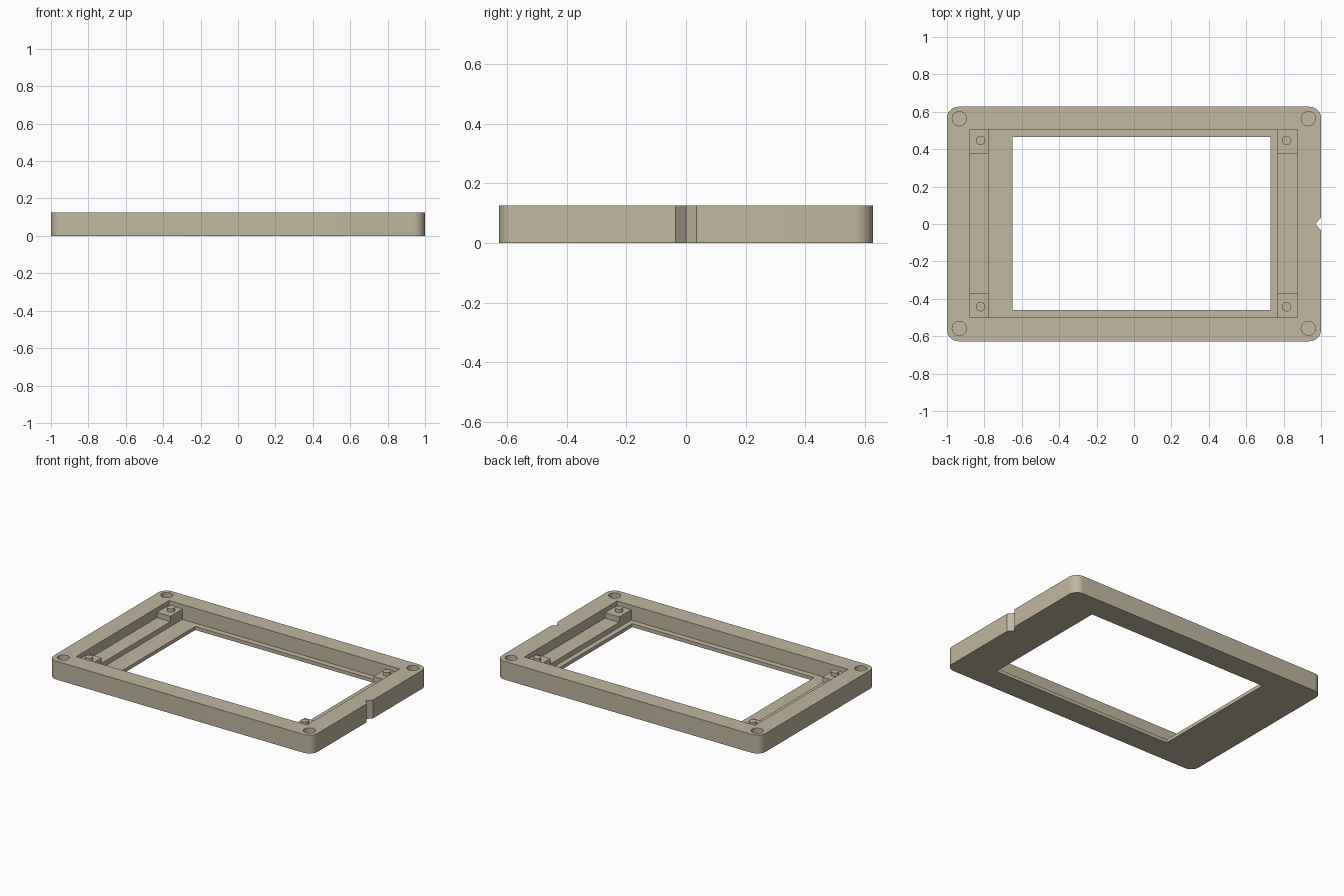
import bpy, bmesh, math

if "Cube" in bpy.data.objects:
    bpy.data.objects.remove(bpy.data.objects["Cube"])

TOP = 0.126      # rim height
FLOOR = 0.024    # thickness of the bottom plate
LEDGE = 0.058    # height of the side rails
BLOCK = 0.095    # height of the corner blocks
PEG = 0.118      # height of the peg tips

mat = bpy.data.materials.new("warm beige")
mat.diffuse_color = (0.53, 0.475, 0.35, 1)
mat.use_nodes = True
mat.node_tree.nodes["Principled BSDF"].inputs["Base Color"].default_value = mat.diffuse_color


def prism(name, pts, z0, z1):
    """Extrude a counter-clockwise outline from z0 to z1."""
    bm = bmesh.new()
    face = bm.faces.new([bm.verts.new((x, y, z0)) for x, y in pts])
    res = bmesh.ops.extrude_face_region(bm, geom=[face])
    top = [v for v in res["geom"] if isinstance(v, bmesh.types.BMVert)]
    bmesh.ops.translate(bm, verts=top, vec=(0, 0, z1 - z0))
    bmesh.ops.recalc_face_normals(bm, faces=bm.faces)
    me = bpy.data.meshes.new(name)
    bm.to_mesh(me)
    bm.free()
    me.materials.append(mat)
    ob = bpy.data.objects.new(name, me)
    bpy.context.collection.objects.link(ob)
    return ob


def rect(x0, x1, y0, y1):
    return [(x0, y0), (x1, y0), (x1, y1), (x0, y1)]


def arc(cx, cy, r, a0, a1, n):
    return [(cx + r * math.cos(math.radians(a0 + (a1 - a0) * i / n)),
             cy + r * math.sin(math.radians(a0 + (a1 - a0) * i / n))) for i in range(n + 1)]


def circle(cx, cy, r, n=32):
    return arc(cx, cy, r, 0, 360, n)[:-1]


def activate(ob):
    bpy.ops.object.select_all(action='DESELECT')
    ob.select_set(True)
    bpy.context.view_layer.objects.active = ob


def cut(ob, pts, z0, z1):
    """Subtract a prism from the object."""
    tool = prism("cutter", pts, z0, z1)
    tool.hide_render = True
    mod = ob.modifiers.new("cut", 'BOOLEAN')
    mod.operation = 'DIFFERENCE'
    mod.solver = 'EXACT'
    mod.object = tool
    activate(ob)
    bpy.ops.object.modifier_apply(modifier=mod.name)
    bpy.data.objects.remove(tool, do_unlink=True)


# Frame outline: rounded corners and a V notch in the right side
W, D, R = 1.0, 0.627, 0.062
outline = arc(W - R, -D + R, R, -90, 0, 10)
outline += [(W, -0.035), (W - 0.03, 0), (W, 0.035)]
outline += arc(W - R, D - R, R, 0, 90, 10)
outline += arc(-W + R, D - R, R, 90, 180, 10)
outline += arc(-W + R, -D + R, R, 180, 270, 10)
frame = prism("frame", outline, 0, TOP)

# Stepped pocket: corner blocks, side rails, floor, then the window
cut(frame, rect(-0.877, 0.873, -0.50, 0.505), BLOCK, 0.2)
cut(frame, rect(-0.877, 0.873, -0.37, 0.375), LEDGE, 0.2)
cut(frame, rect(-0.775, 0.765, -0.50, 0.505), FLOOR, 0.2)
cut(frame, rect(-0.65, 0.73, -0.46, 0.465), -0.1, 0.2)

# Blind holes in the rim corners
for x in (-0.934, 0.932):
    for y in (-0.558, 0.563):
        cut(frame, circle(x, y, 0.038), FLOOR, 0.2)
activate(frame)
bpy.ops.object.shade_smooth_by_angle(angle=math.radians(30))

# Locating pegs on the corner blocks
for x in (-0.82, 0.816):
    for y in (-0.442, 0.447):
        peg = prism("peg", circle(x, y, 0.025, 24), BLOCK, PEG)
        activate(peg)
        bpy.ops.object.shade_smooth_by_angle(angle=math.radians(30))
